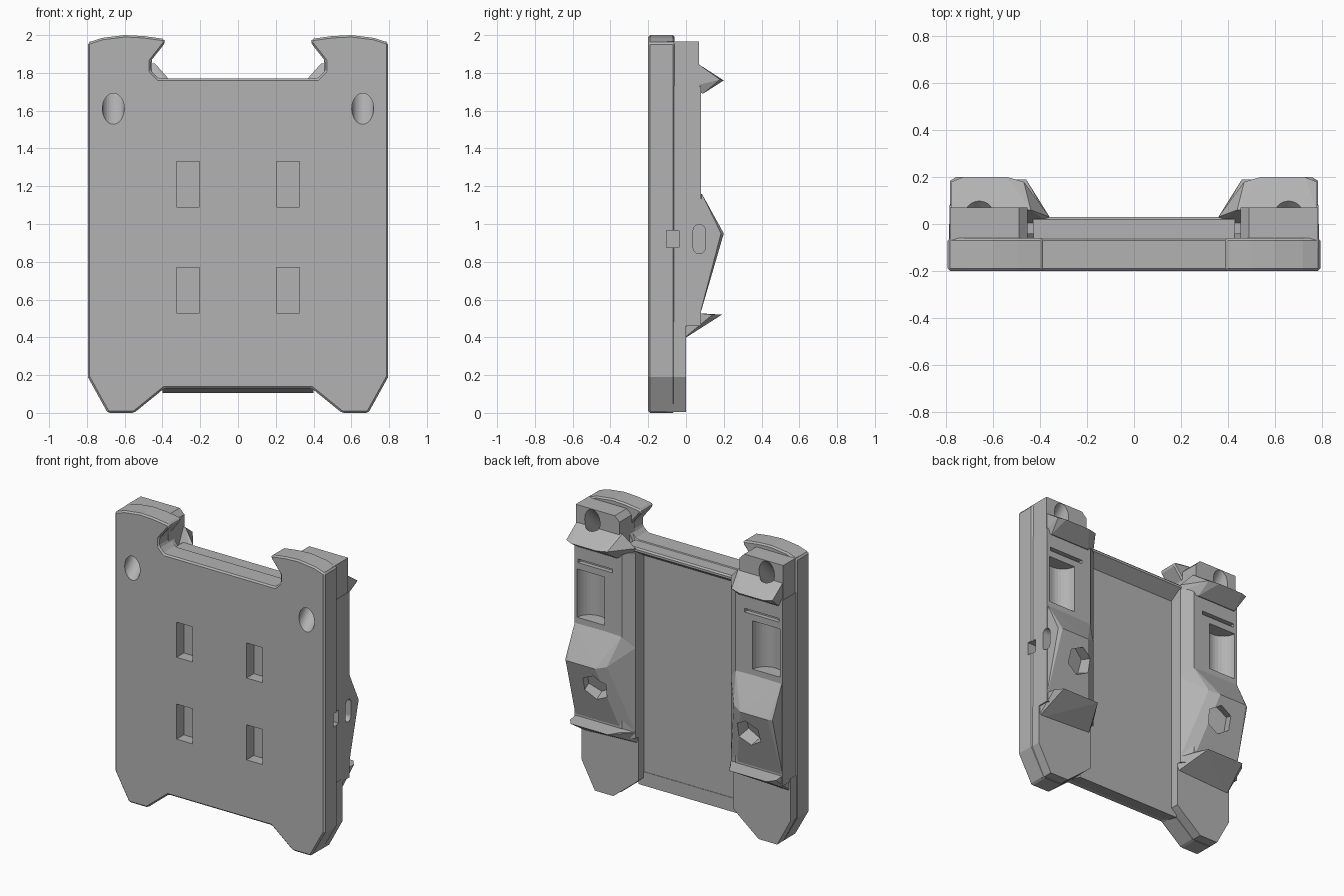
import bpy, bmesh
from mathutils import Vector

cube = bpy.data.objects.get("Cube")
if cube:
    bpy.data.objects.remove(cube, do_unlink=True)

grey = bpy.data.materials.new("plain grey")
grey.use_nodes = True
grey.diffuse_color = (0.45, 0.45, 0.45, 1)
grey.node_tree.nodes["Principled BSDF"].inputs["Base Color"].default_value = (0.45, 0.45, 0.45, 1)


def make(name, bm):
    bmesh.ops.recalc_face_normals(bm, faces=bm.faces)
    mesh = bpy.data.meshes.new(name)
    bm.to_mesh(mesh)
    bm.free()
    mesh.materials.append(grey)
    ob = bpy.data.objects.new(name, mesh)
    bpy.context.collection.objects.link(ob)
    return ob


def prism(name, pts, axis, a, b):
    """Extrude a flat outline from a to b along the given axis."""
    bm = bmesh.new()
    verts = []
    for p in pts:
        co = list(p)
        co.insert(axis, a)
        verts.append(bm.verts.new(co))
    face = bm.faces.new(verts)
    ext = bmesh.ops.extrude_face_region(bm, geom=[face])
    shift = Vector((0, 0, 0))
    shift[axis] = b - a
    bmesh.ops.translate(bm, vec=shift, verts=[v for v in ext["geom"] if isinstance(v, bmesh.types.BMVert)])
    return make(name, bm)


def hull(name, pts):
    bm = bmesh.new()
    for p in pts:
        bm.verts.new(p)
    res = bmesh.ops.convex_hull(bm, input=bm.verts)
    bmesh.ops.delete(bm, geom=[v for v in res["geom_interior"] if isinstance(v, bmesh.types.BMVert)], context="VERTS")
    return make(name, bm)


def box(name, x0, x1, y0, y1, z0, z1):
    return prism(name, [(x0, y0), (x1, y0), (x1, y1), (x0, y1)], 2, z0, z1)


def rod(p0, p1, r, sides=32):
    """Cylinder between two points."""
    p0, p1 = Vector(p0), Vector(p1)
    bm = bmesh.new()
    bmesh.ops.create_cone(bm, cap_ends=True, segments=sides, radius1=r, radius2=r, depth=(p1 - p0).length)
    rot = (p1 - p0).to_track_quat("Z", "Y").to_matrix().to_4x4()
    rot.translation = (p0 + p1) / 2
    bm.transform(rot)
    return make("cutter", bm)


def apply(ob, mod):
    bpy.context.view_layer.objects.active = ob
    bpy.ops.object.modifier_apply(modifier=mod.name)


def combine(ob, other, operation="DIFFERENCE"):
    mod = ob.modifiers.new("combine", "BOOLEAN")
    mod.operation, mod.solver, mod.object = operation, "EXACT", other
    apply(ob, mod)
    bpy.data.objects.remove(other, do_unlink=True)


def bore(x, z, y0, y1, r, sides=32):
    combine(body, rod((x, y0, z), (x, y1, z), r, sides))


# Front plate with hooked horns and pointed feet
half = [(0.39, 0.13), (0.55, 0), (0.69, 0), (0.795, 0.19), (0.795, 1.96), (0.72, 1.985), (0.6, 2.0), (0.5, 1.995),
        (0.39, 1.98), (0.385, 1.96), (0.46, 1.865), (0.46, 1.81), (0.42, 1.77)]
body = prism("mounting_plate", half + [(-x, z) for x, z in reversed(half)], 1, -0.2, -0.06)
bevel = body.modifiers.new("edge", "BEVEL")
bevel.width, bevel.segments, bevel.limit_method = 0.01, 1, "ANGLE"
apply(body, bevel)

# Upper lip and slanted lower edge of the recessed panel
lip = [(-0.1, 1.765), (0.02, 1.765), (0.03, 1.755), (0.03, 1.74), (-0.06, 1.68), (-0.1, 1.68)]
combine(body, prism("lip", lip, 0, -0.43, 0.43), "UNION")
skirt = [(-0.185, 0.135), (-0.057, 0.105), (-0.057, 0.2), (-0.185, 0.2)]
combine(body, prism("skirt", skirt, 0, -0.4, 0.4), "UNION")
bore(0, 0.1, -0.12, 0.1, 0.11)

for s in (-1, 1):
    def side(pts):
        return [(s * p[0],) + tuple(p[1:]) for p in pts]

    # Foot pad
    foot = [(0.36, 0.16), (0.4, 0.125), (0.55, 0.004), (0.69, 0.004), (0.79, 0.19), (0.79, 0.48), (0.36, 0.48)]
    combine(body, prism("foot", side(foot), 1, -0.1, 0), "UNION")
    # Long rail with a sloped inner shoulder
    rail = [(0.36, -0.1), (0.36, 0.03), (0.43, 0.08), (0.788, 0.08), (0.788, -0.1)]
    combine(body, prism("rail", side(rail), 2, 0.46, 1.73), "UNION")
    # Block behind the horn
    horn = [(0.455, 1.7), (0.455, 1.93), (0.49, 1.965), (0.785, 1.965), (0.785, 1.7)]
    combine(body, prism("horn_block", side(horn), 1, -0.1, 0.07), "UNION")
    combine(body, prism("horn_web", side([(0.42, 1.68), (0.425, 1.76), (0.47, 1.83), (0.6, 1.83), (0.6, 1.68)]),
                        1, -0.1, -0.04), "UNION")
    # Beak below the horn
    beak = [(0.36, 0, 1.72), (0.36, 0.03, 1.76), (0.44, 0.06, 1.85), (0.78, 0.06, 1.85), (0.47, 0.18, 1.765),
            (0.54, 0.2, 1.76), (0.73, 0.2, 1.76), (0.78, 0.18, 1.765), (0.78, 0, 1.72), (0.46, 0.09, 1.69),
            (0.76, 0.09, 1.69)]
    combine(body, hull("beak", side(beak)), "UNION")
    # Faceted nut housing
    housing = [(0.36, 0, 0.47), (0.36, 0.03, 0.5), (0.36, 0.03, 1.08), (0.36, 0, 1.09), (0.43, 0.078, 1.16),
               (0.784, 0.084, 1.16), (0.48, 0.17, 0.97), (0.55, 0.2, 0.95), (0.76, 0.2, 0.95), (0.784, 0.185, 0.95),
               (0.784, 0.06, 0.47), (0.43, 0.06, 0.47), (0.784, 0, 0.47)]
    combine(body, hull("housing", side(housing)), "UNION")
    # Overhanging spur above the foot
    spur = [(0.36, -0.03, 0.4), (0.36, 0.03, 0.5), (0.42, 0.12, 0.52), (0.46, 0.19, 0.52), (0.74, 0.19, 0.52),
            (0.78, 0.14, 0.52), (0.78, -0.03, 0.38), (0.78, 0.03, 0.53), (0.42, 0.03, 0.53)]
    combine(body, hull("spur", side(spur)), "UNION")

    # Concave window in the rail
    combine(body, rod((s * 0.665, 0.09, 1.2), (s * 0.665, 0.09, 1.53), 0.105))
    combine(body, box("slot", s * 0.5, s * 0.76, 0.05, 0.12, 1.575, 1.6))
    # Horn hole with its clearance
    bore(s * 0.55, 1.88, -0.3, 0.3, 0.057)
    bore(s * 0.55, 1.88, -0.3, -0.16, 0.065)
    bore(s * 0.55, 1.88, 0.071, 0.3, 0.09)
    # Slanted screw channel, wide at the front
    combine(body, rod((s * 0.66, -0.4, 1.41), (s * 0.66, -0.07, 1.74), 0.115))
    combine(body, rod((s * 0.66, -0.3, 1.51), (s * 0.66, 0.3, 2.11), 0.058))
    # Foot holes
    bore(s * 0.575, 0.36, -0.3, 0.3, 0.063)
    bore(s * 0.575, 0.36, -0.3, -0.15, 0.085, 10)
    bore(s * 0.575, 0.36, -0.02, 0.3, 0.135)
    bore(s * 0.575, 0.36, -0.08, 0.3, 0.1)
    bore(s * 0.615, 0.105, -0.3, 0.3, 0.053)
    bore(s * 0.615, 0.105, -0.3, -0.15, 0.068, 10)
    # Slanted hole ending in a hexagonal nut pocket
    combine(body, rod((s * 0.665, -0.27, 0.945), (s * 0.575, 0.25, 0.77), 0.055))
    combine(body, rod((s * 0.593, 0.085, 0.82), (s * 0.545, 0.36, 0.73), 0.095, 6))
    # Panel holes with stepped counterbores
    for z in (0.65, 1.21):
        x = s * 0.265
        bore(x, z, -0.3, 0.1, 0.058)
        bore(x, z, -0.3, -0.14, 0.14)
        combine(body, box("step", x - 0.06, x + 0.06, -0.3, -0.122, z - 0.12, z + 0.12))

# Rounded slots on one side
for y in (-0.07, 0.07):
    lower, upper = [(0.65, y, z) for z in (0.87, 0.965)]
    for z in (0.875, 0.965):
        combine(body, rod((0.68, y, z), (0.9, y, z), 0.032))
    combine(body, box("slot", 0.68, 0.9, y - 0.032, y + 0.032, 0.875, 0.965))
